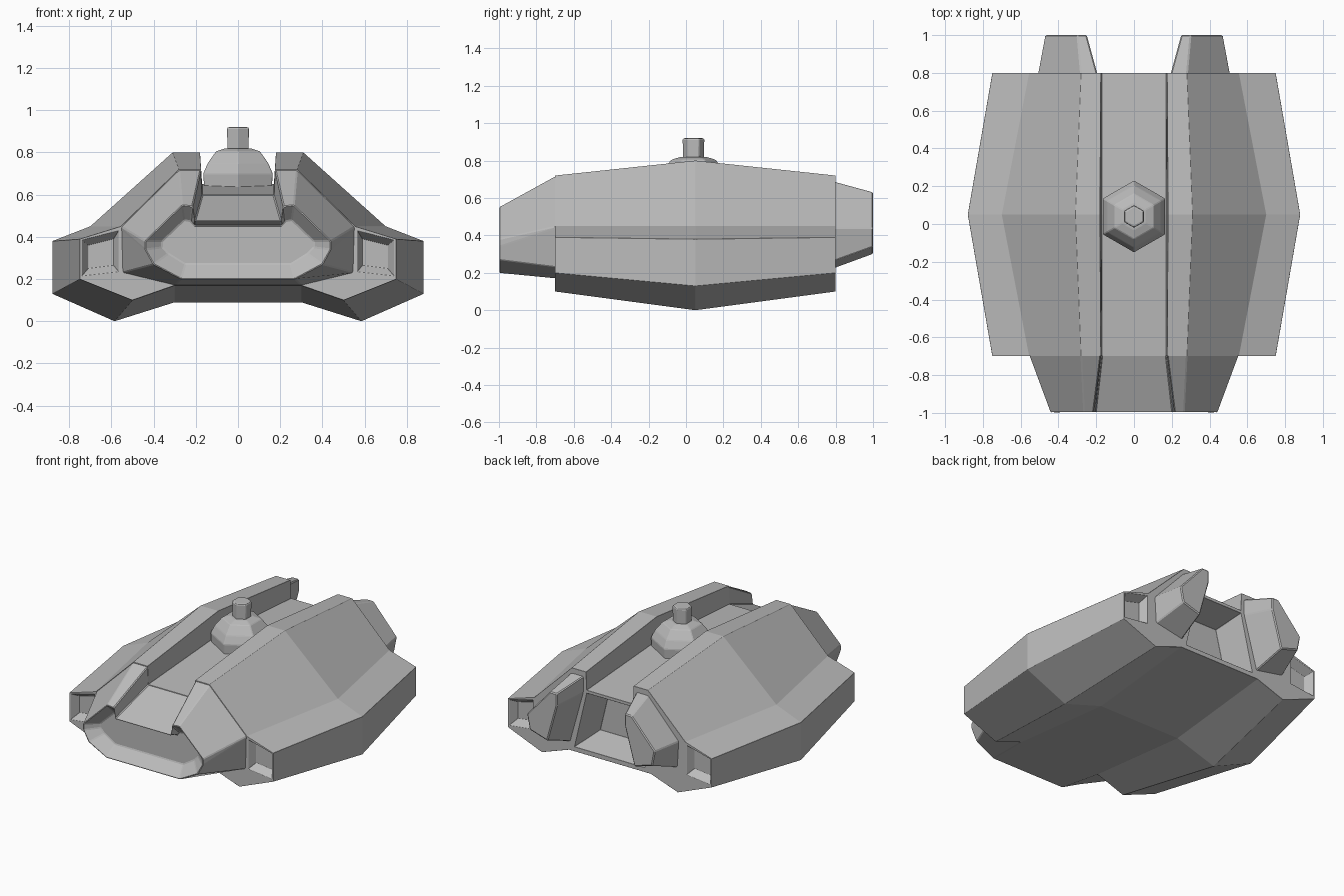
import bpy, bmesh, math

cube = bpy.data.objects.get("Cube")
if cube:
    bpy.data.objects.remove(cube, do_unlink=True)

grey = bpy.data.materials.new("hull grey")
grey.use_nodes = True
grey.diffuse_color = (0.5, 0.5, 0.5, 1)
grey.node_tree.nodes["Principled BSDF"].inputs["Base Color"].default_value = (0.5, 0.5, 0.5, 1)


def loft(name, sections, symmetric=True):
    """Skin (y, [(x, z), ...]) outlines; symmetric ones hold the +x half only."""
    bm = bmesh.new()
    rings = []
    for y, pts in sections:
        if symmetric:
            pts = pts + [(-x, z) for x, z in reversed(pts) if x > 0]
        rings.append([bm.verts.new((x, y, z)) for x, z in pts])
    for a, b in zip(rings, rings[1:]):
        for i in range(len(a)):
            j = (i + 1) % len(a)
            bm.faces.new((a[i], a[j], b[j], b[i]))
    bm.faces.new(rings[0])
    bm.faces.new(rings[-1])
    bmesh.ops.recalc_face_normals(bm, faces=bm.faces)
    mesh = bpy.data.meshes.new(name)
    bm.to_mesh(mesh)
    bm.free()
    mesh.materials.append(grey)
    obj = bpy.data.objects.new(name, mesh)
    bpy.context.collection.objects.link(obj)
    if not symmetric:
        obj.modifiers.new("mirror", 'MIRROR').use_clip = False
    return obj


def soften(obj, width=0.006):
    bevel = obj.modifiers.new("edge_bevel", 'BEVEL')
    bevel.width = width
    bevel.segments = 1
    bevel.limit_method = 'ANGLE'
    bevel.angle_limit = math.radians(8)


def cut(obj, cutter):
    cutter.hide_render = True
    cutter.hide_viewport = True
    cutter.display_type = 'WIRE'
    boolean = obj.modifiers.new("recess", 'BOOLEAN')
    boolean.operation = 'DIFFERENCE'
    boolean.solver = 'EXACT'
    boolean.object = cutter


# Main hull: wide middle section tapering to both ends
middle = [(0, .65), (.17, .65), (.18, .80), (.31, .80), (.70, .45),
          (.88, .38), (.88, .13), (.585, 0), (.30, .09), (0, .09)]
end = [(0, .60), (.17, .60), (.175, .72), (.28, .72), (.555, .45),
       (.75, .39), (.75, .20), (.50, .10), (.30, .17), (0, .17)]
hull = loft("main_hull", [(-.70, end), (.05, middle), (.80, end)])

# Square recesses in the ends of the side pods
pod_outer = [(.565, .43), (.74, .385), (.74, .215), (.565, .235)]
pod_inner = [(.59, .39), (.71, .36), (.71, .25), (.59, .265)]
for label, y, step in (("front", -.70, .05), ("rear", .80, -.05)):
    cut(hull, loft(label + "_pod_cutter",
                   [(y - step, pod_outer), (y, pod_outer), (y + step, pod_inner)], False))

# Open bay in the rear
bay_outer = [(0, .58), (.17, .58), (.26, .20), (0, .20)]
bay_inner = [(0, .54), (.14, .54), (.21, .25), (0, .25)]
cut(hull, loft("rear_bay_cutter", [(.85, bay_outer), (.80, bay_outer), (.60, bay_inner)]))
soften(hull)

# Nose with sunken front window
nose_root = [(0, .60), (.17, .60), (.175, .72), (.28, .72), (.555, .45),
             (.555, .44), (.55, .23), (.30, .17), (0, .17)]
nose_tip = [(0, .475), (.205, .475), (.215, .545), (.265, .55), (.44, .38),
            (.44, .34), (.40, .27), (.27, .20), (0, .20)]
window = [(0, .455), (.205, .455), (.225, .475), (.255, .48), (.36, .38),
          (.36, .35), (.33, .32), (.25, .27), (0, .27)]
soften(loft("nose", [(-.69, nose_root), (-1, nose_tip), (-.93, window)]))

# Rear lobes either side of the bay
lobe_root = [(.51, .44), (.28, .69), (.19, .69), (.19, .58), (.29, .22), (.50, .26)]
lobe_tip = [(.47, .44), (.30, .63), (.25, .63), (.25, .55), (.32, .30), (.45, .34)]
soften(loft("rear_lobes", [(.78, lobe_root), (1, lobe_tip)], False))


def turned(name, profile, sides=6, y=.04):
    """Stack of (radius, z) rings turned about a vertical axis."""
    bm = bmesh.new()
    rings = []
    for r, z in profile:
        angles = [math.pi / 2 + math.tau * i / sides for i in range(sides)]
        rings.append([bm.verts.new((r * math.cos(a), y + r * math.sin(a), z)) for a in angles])
    for a, b in zip(rings, rings[1:]):
        for i in range(sides):
            j = (i + 1) % sides
            bm.faces.new((a[i], a[j], b[j], b[i]))
    bm.faces.new(rings[0])
    bm.faces.new(rings[-1])
    bmesh.ops.recalc_face_normals(bm, faces=bm.faces)
    mesh = bpy.data.meshes.new(name)
    bm.to_mesh(mesh)
    bm.free()
    mesh.materials.append(grey)
    obj = bpy.data.objects.new(name, mesh)
    bpy.context.collection.objects.link(obj)
    soften(obj, .004)


# Turret dome and its post
turned("turret_dome", [(.185, .63), (.19, .70), (.165, .75), (.12, .805), (.07, .82)])
turned("turret_post", [(.057, .80), (.06, .915), (.052, .92)])
